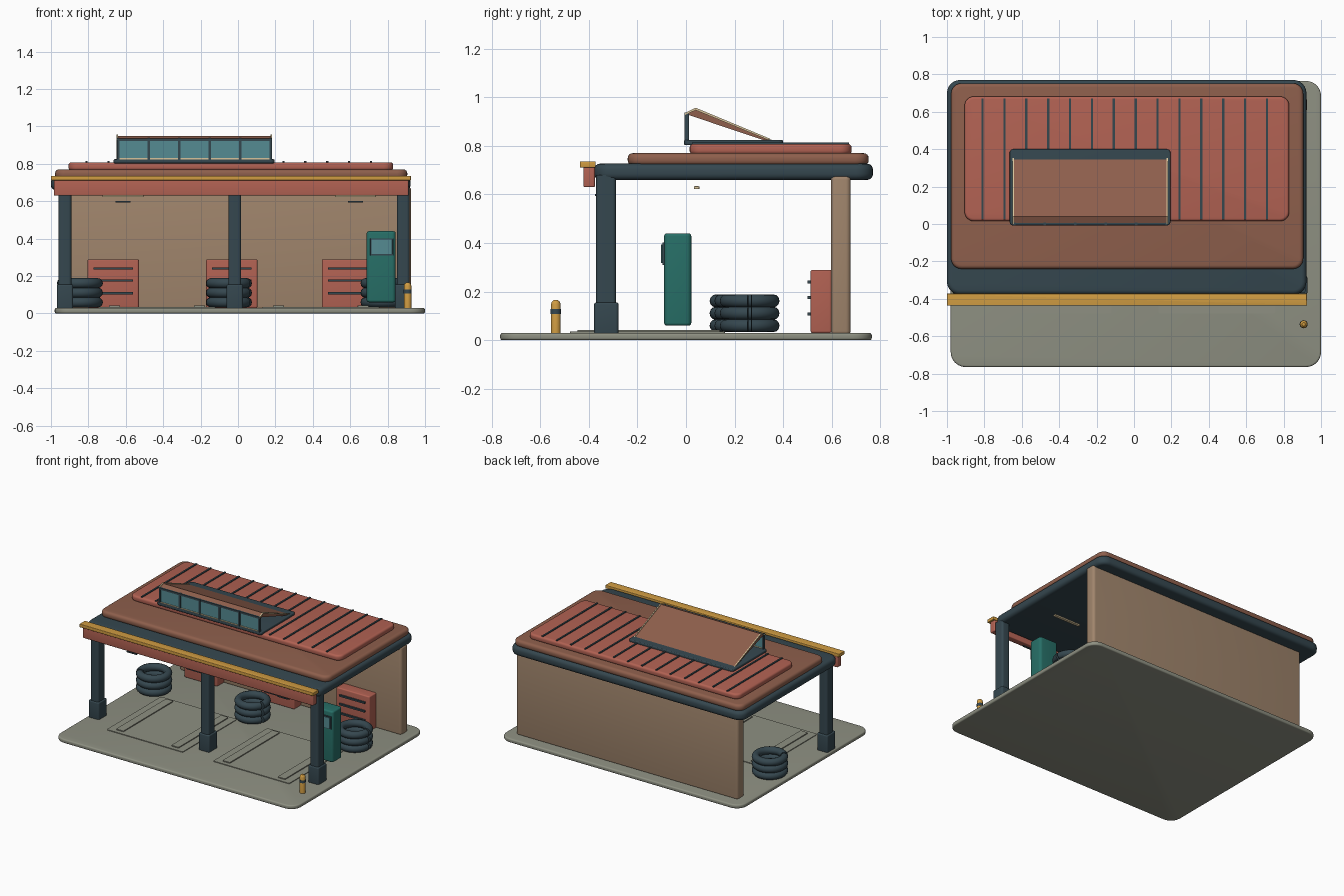
import bpy, bmesh, math
from mathutils import Matrix

if "Cube" in bpy.data.objects:
    bpy.data.objects.remove(bpy.data.objects["Cube"], do_unlink=True)


def material(name, code):
    srgb = [int(code[i:i + 2], 16) / 255 for i in (0, 2, 4)]
    color = [((c + 0.055) / 1.055) ** 2.4 for c in srgb] + [1]
    m = bpy.data.materials.new(name)
    m.use_nodes = True
    m.diffuse_color = color
    m.node_tree.nodes["Principled BSDF"].inputs["Base Color"].default_value = color
    return m


concrete = material("concrete", "8E9082")
slate = material("dark slate", "35474F")
red = material("brick red", "B26253")
brown = material("roof brown", "8E5F4C")
tan = material("wall tan", "A0856C")
yellow = material("signal yellow", "D09C42")
teal = material("pump teal", "276F67")
glass = material("window glass", "558B92")
cream = material("pale trim", "D8C49C")
parts = []


def finish(name, bm, mat):
    bmesh.ops.recalc_face_normals(bm, faces=bm.faces)
    mesh = bpy.data.meshes.new(name)
    bm.to_mesh(mesh)
    bm.free()
    mesh.materials.append(mat)
    ob = bpy.data.objects.new(name, mesh)
    bpy.context.scene.collection.objects.link(ob)
    parts.append(ob)
    return ob


def slab(name, xs, ys, zs, mat, corner=0.0, rim=0.0):
    """Box with rounded upright corners and rounded top and bottom rims."""
    bm = bmesh.new()
    bmesh.ops.create_cube(bm, size=1)
    for v in bm.verts:
        for i, (lo, hi) in enumerate((xs, ys, zs)):
            v.co[i] = lo if v.co[i] < 0 else hi
    if corner:
        upright = [e for e in bm.edges if abs(e.verts[0].co.z - e.verts[1].co.z) > 1e-4]
        bmesh.ops.bevel(bm, geom=upright, offset=corner, segments=6, profile=0.5, affect='EDGES')
    if rim:
        bm.normal_update()
        flat = [f for f in bm.faces if abs(f.normal.z) > 0.9]
        edges = list({e for f in flat for e in f.edges})
        bmesh.ops.bevel(bm, geom=edges, offset=rim, segments=4, profile=0.5, affect='EDGES')
    return finish(name, bm, mat)


def prism(name, profile, x0, x1, mat):
    """Side profile of (y, z) points drawn out along x."""
    bm = bmesh.new()
    face = bm.faces.new([bm.verts.new((x0, y, z)) for y, z in profile])
    new = bmesh.ops.extrude_face_region(bm, geom=[face])["geom"]
    moved = [g for g in new if isinstance(g, bmesh.types.BMVert)]
    bmesh.ops.translate(bm, verts=moved, vec=(x1 - x0, 0, 0))
    return finish(name, bm, mat)


def lathe(name, profile, x, y, mat):
    """Closed turned shape from (radius, z) points, bottom to top."""
    bm = bmesh.new()
    n = 20
    rings = [[bm.verts.new((x + r * math.cos(math.tau * i / n), y + r * math.sin(math.tau * i / n), z))
              for i in range(n)] for r, z in profile]
    for a, b in zip(rings, rings[1:]):
        for i in range(n):
            bm.faces.new((a[i], a[(i + 1) % n], b[(i + 1) % n], b[i]))
    bm.faces.new(rings[0])
    bm.faces.new(rings[-1])
    return finish(name, bm, mat)


def tire(name, x, y, z, turn, major=0.096, minor=0.027):
    """Ring with a narrow split facing the turn angle."""
    bm = bmesh.new()
    steps, sides, gap = 36, 12, math.radians(8)
    rings = []
    for i in range(steps + 1):
        a = turn + gap / 2 + (math.tau - gap) * i / steps
        ring = []
        for j in range(sides):
            b = math.tau * j / sides
            r = major + minor * math.cos(b)
            ring.append(bm.verts.new((x + r * math.cos(a), y + r * math.sin(a), z + minor * math.sin(b))))
        rings.append(ring)
    for a, b in zip(rings, rings[1:]):
        for j in range(sides):
            k = (j + 1) % sides
            bm.faces.new((a[j], a[k], b[k], b[j]))
    bm.faces.new(rings[0])
    bm.faces.new(rings[-1])
    return finish(name, bm, slate)


# Ground slab and the two service bays with wheel strips
slab("ground_slab", (-0.98, 1.0), (-0.765, 0.765), (0, 0.03), concrete, 0.08, 0.01)
for side, x in (("right", -0.433), ("left", 0.443)):
    slab(side + "_bay_pad", (x - 0.313, x + 0.313), (-0.478, 0.16), (0.025, 0.035), concrete, 0.01)
    for n, dx in enumerate((-0.227, 0.227)):
        slab(f"{side}_wheel_strip_{n}", (x + dx - 0.03, x + dx + 0.03), (-0.447, 0.14),
             (0.03, 0.042), concrete, 0.005)

# Back wall and front posts
slab("back_wall", (-0.9, 0.925), (0.596, 0.678), (0.025, 0.675), tan, 0.02, 0.012)
for side, x in (("right", -0.925), ("middle", -0.017), ("left", 0.883)):
    slab(side + "_post", (x - 0.034, x + 0.034), (-0.37, -0.288), (0.03, 0.68), slate, 0.015)
    slab(side + "_post_foot", (x - 0.044, x + 0.044), (-0.378, -0.278), (0.025, 0.155), slate, 0.012, 0.008)

# Stepped roof
slab("canopy", (-1.0, 0.922), (-0.378, 0.77), (0.66, 0.727), slate, 0.07, 0.025)
slab("lower_roof", (-0.978, 0.905), (-0.24, 0.752), (0.72, 0.77), brown, 0.055, 0.02)
slab("upper_roof", (-0.906, 0.83), (0.015, 0.682), (0.765, 0.808), red, 0.05, 0.015)
for n in range(14):
    x = -0.81 + 0.117 * n
    slab(f"roof_rib_{n}", (x - 0.006, x + 0.006), (0.025, 0.672), (0.8, 0.814), slate)

# Front fascia
slab("fascia_board", (-0.985, 0.912), (-0.422, -0.375), (0.63, 0.715), red, 0.008, 0.006)
slab("fascia_cap", (-1.0, 0.925), (-0.437, -0.372), (0.711, 0.736), yellow, 0.004, 0.004)

# Roof window with a sloping lid and open sides
slab("window_curb", (-0.665, 0.195), (-0.008, 0.4), (0.803, 0.825), slate, 0.02, 0.006)
slab("window_glass", (-0.64, 0.17), (0.0, 0.008), (0.82, 0.935), glass)
slab("window_sill", (-0.64, 0.17), (-0.004, 0.01), (0.823, 0.831), cream)
slab("window_head", (-0.645, 0.178), (-0.005, 0.012), (0.922, 0.936), slate)
for n in range(6):
    x = -0.64 + 0.163 * n
    slab(f"window_bar_{n}", (x - 0.007, x + 0.007), (-0.007, 0.013), (0.815, 0.937), slate)
prism("window_lid", ((-0.003, 0.932), (0.04, 0.95), (0.345, 0.825), (0.315, 0.825)), -0.643, 0.175, brown)
for side, x in (("right", -0.65), ("left", 0.175)):
    prism(side + "_lid_trim", ((-0.005, 0.935), (0.04, 0.957), (0.352, 0.827), (0.337, 0.825),
                               (0.04, 0.947), (-0.005, 0.927)), x, x + 0.008, cream)

# Ceiling lamps and hanging brackets
for side, x in (("right", -0.615), ("left", 0.628)):
    slab(side + "_ceiling_lamp", (x - 0.11, x + 0.11), (0.033, 0.055), (0.622, 0.634), cream, 0.005, 0.003)
    slab(side + "_bracket", (x - 0.041, x + 0.041), (-0.374, -0.364), (0.594, 0.602), slate)

# Tool cabinets along the wall
for side, x in (("right", -0.667), ("middle", -0.033), ("left", 0.585)):
    slab(side + "_cabinet", (x - 0.137, x + 0.137), (0.513, 0.6), (0.03, 0.29), red, 0.01, 0.008)
    for n, z in enumerate((0.24, 0.176, 0.108)):
        slab(f"{side}_drawer_pull_{n}", (x - 0.105, x + 0.105), (0.5, 0.516), (z - 0.006, z + 0.006), slate)

# Tire stacks
for side, x, y, turn in (("right", -0.845, 0.22, 215), ("middle", -0.048, 0.24, -20), ("left", 0.778, 0.262, 0)):
    for n in range(3):
        tire(f"{side}_tire_{n}", x, y, 0.06 + 0.051 * n, math.radians(turn))

# Fuel pump
slab("pump_body", (0.688, 0.843), (-0.09, 0.022), (0.06, 0.44), teal, 0.02, 0.012)
slab("pump_screen_frame", (0.707, 0.832), (-0.097, -0.085), (0.31, 0.402), slate, 0.003)
slab("pump_screen", (0.714, 0.825), (-0.102, -0.095), (0.317, 0.395), glass, 0.002)

# Guard bollard with dark band
lathe("bollard", ((0.02, 0.02), (0.02, 0.148), (0.017, 0.158), (0.009, 0.165)), 0.907, -0.536, yellow)
lathe("bollard_band", ((0.0215, 0.108), (0.0215, 0.128)), 0.907, -0.536, slate)

# Smooth curved surfaces, keep hard edges
bpy.ops.object.select_all(action='DESELECT')
for ob in parts:
    ob.select_set(True)
bpy.context.view_layer.objects.active = parts[0]
bpy.ops.object.shade_smooth_by_angle(angle=math.radians(35))
